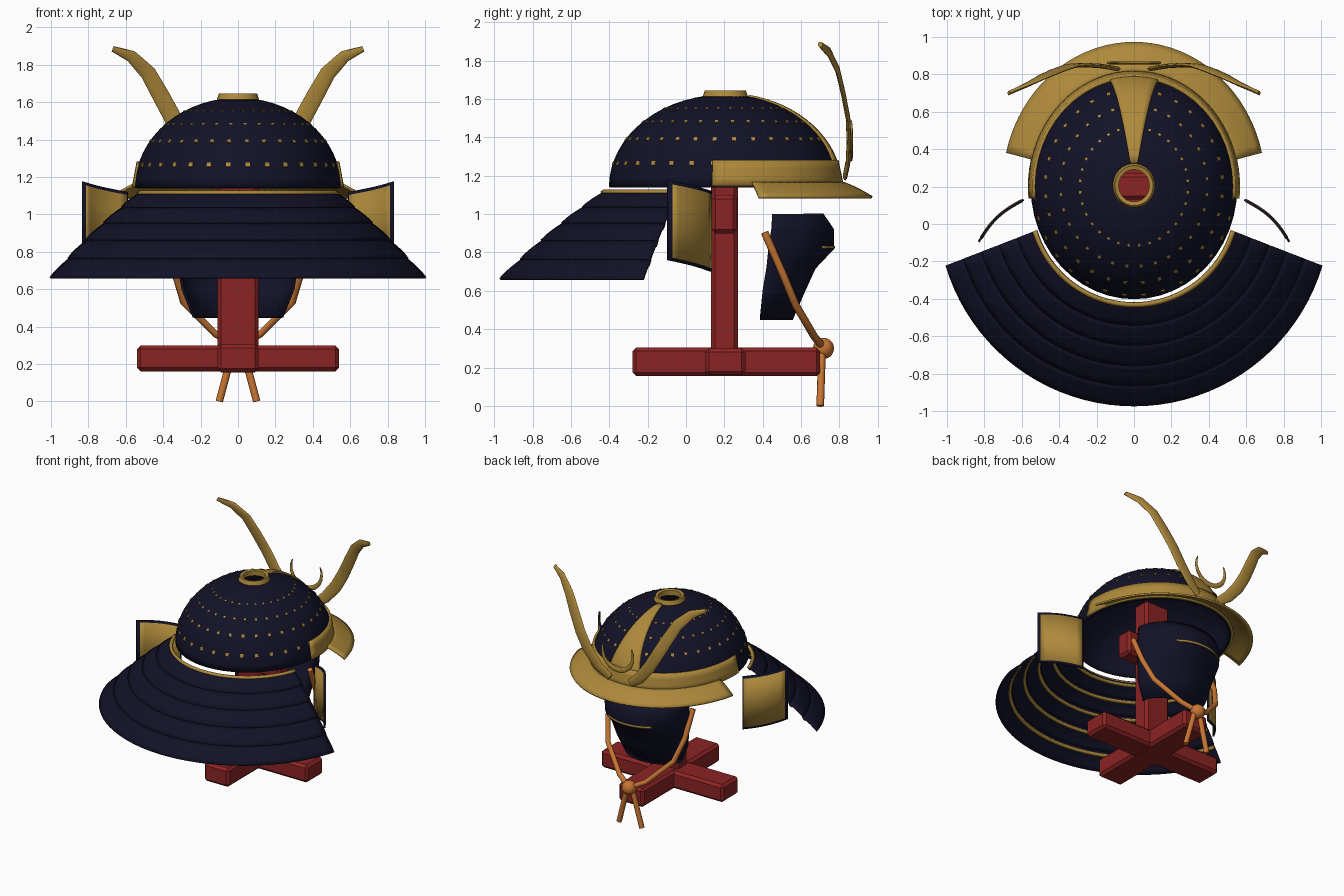
import bpy, bmesh, math
from mathutils import Vector, Matrix

if "Cube" in bpy.data.objects:
    bpy.data.objects.remove(bpy.data.objects["Cube"])

def mat(name, rgb):
    m = bpy.data.materials.new(name)
    m.diffuse_color = (*rgb, 1)
    m.use_nodes = True
    m.node_tree.nodes["Principled BSDF"].inputs["Base Color"].default_value = m.diffuse_color
    return m

NAVY = mat("navy_lacquer", (0.006, 0.006, 0.021))
GOLD = mat("gold", (0.42, 0.25, 0.043))
RED = mat("red_wood", (0.26, 0.017, 0.017))
ORANGE = mat("orange_cord", (0.58, 0.18, 0.032))

def finish(bm, name, material, smooth=True):
    bmesh.ops.recalc_face_normals(bm, faces=bm.faces)
    me = bpy.data.meshes.new(name)
    bm.to_mesh(me)
    bm.free()
    ob = bpy.data.objects.new(name, me)
    bpy.context.collection.objects.link(ob)
    me.materials.append(material)
    if smooth:
        bpy.context.view_layer.objects.active = ob
        ob.select_set(True)
        bpy.ops.object.shade_smooth_by_angle(angle=math.radians(35))
        ob.select_set(False)
    return ob

def sheet(name, f, us, vs, material, thick=0.0, caps=False):
    """Grid surface f(u, v), optionally thickened evenly on both sides."""
    bm = bmesh.new()
    rows = [[bm.verts.new(f(u, v)) for v in vs] for u in us]
    for a, b in zip(rows, rows[1:]):
        for i in range(len(vs) - 1):
            bm.faces.new((a[i], a[i + 1], b[i + 1], b[i]))
    if caps:
        bm.faces.new(rows[0][:-1])
        bm.faces.new(rows[-1][:-1])
    bmesh.ops.remove_doubles(bm, verts=bm.verts, dist=1e-5)
    ob = finish(bm, name, material)
    if thick:
        s = ob.modifiers.new("thickness", 'SOLIDIFY')
        s.thickness, s.offset = thick, 0
    return ob

def span(a, b, n):
    return [a + (b - a) * i / n for i in range(n + 1)]

def pick(table, t):
    """Linear interpolation through rows of a small table."""
    t = max(0, min(t, len(table) - 1))
    i = min(int(t), len(table) - 2)
    return [p + (q - p) * (t - i) for p, q in zip(table[i], table[i + 1])]

def box(name, lo, hi, material, bevel=0.02):
    bm = bmesh.new()
    lo, hi = Vector(lo), Vector(hi)
    bmesh.ops.create_cube(bm, size=1, matrix=Matrix.Translation((lo + hi) / 2) @ Matrix.Diagonal((*(hi - lo), 1)))
    ob = finish(bm, name, material, False)
    b = ob.modifiers.new("bevel", 'BEVEL')
    b.width, b.segments = bevel, 1

# Wooden stand
box("base_beam_side", (-0.54, 0.10, 0.16), (0.54, 0.31, 0.30), RED)
box("base_beam_long", (-0.11, -0.28, 0.155), (0.11, 0.70, 0.305), RED)
box("stand_post", (-0.11, 0.13, 0.28), (0.11, 0.27, 1.40), RED)
box("stand_crossbar", (-0.27, 0.135, 0.90), (0.27, 0.265, 1.10), RED)

# Helmet bowl: half ellipsoid with a hole in the crown
def dome(az, phi, k=1.0):
    s = math.sin(phi)
    return Vector((0.55 * k * s * math.cos(az), 0.2 + 0.6 * k * s * math.sin(az), 1.14 + 0.48 * k * math.cos(phi)))

sheet("helmet_bowl", lambda p, a: dome(a, p, 0.99), span(math.radians(9), math.pi / 2, 14),
      span(0, 2 * math.pi, 48), NAVY, 0.016)

# Crown ring
ring = [(0.082, 1.60), (0.082, 1.64), (0.102, 1.645), (0.117, 1.60), (0.082, 1.60)]
def crown(t, a):
    r, z = pick(ring, t)
    return (r * math.cos(a), 0.205 + r * 1.05 * math.sin(a), z)
sheet("crown_ring", crown, range(5), span(0, 2 * math.pi, 32), GOLD)

# Rivets in rings on the bowl
bm = bmesh.new()
for z, size in ((1.265, 0.024), (1.39, 0.02), (1.48, 0.016), (1.55, 0.014)):
    phi = math.acos((z - 1.14) / 0.48)
    for i in range(32):
        az = (i + 0.5) * math.tau / 32
        p = dome(az, phi)
        n = Vector((p.x / 0.3025, (p.y - 0.2) / 0.36, (p.z - 1.14) / 0.2304)).normalized()
        bmesh.ops.create_cube(bm, size=1, matrix=Matrix.Translation(p) @ n.to_track_quat('Z', 'Y').to_matrix().to_4x4()
                              @ Matrix.Diagonal((size, size, 0.012, 1)))
finish(bm, "bowl_rivets", GOLD, False)

# Tapered plate running down the front of the bowl
def plate(t, s):
    phi = math.radians(12 + 64 * t)
    x = s * (0.02 + 0.11 * t)
    return dome(math.acos(x / (0.55 * math.sin(phi))), phi, 1.015)
sheet("front_plate", plate, span(0, 1, 14), span(-1, 1, 6), GOLD, 0.012)

# Brow band and flared visor
def band(t, a):
    k = 1.012 - 0.045 * t
    return (0.55 * k * math.cos(a), 0.2 + 0.605 * k * math.sin(a), 1.145 + 0.135 * t)
sheet("brow_band", band, span(0, 1, 3), span(math.radians(-6), math.radians(186), 40), GOLD, 0.022)

def visor(t, a):
    return ((0.55 + 0.15 * t) * math.cos(a), 0.2 + (0.605 + 0.165 * t) * math.sin(a), 1.165 - 0.078 * t ** 1.3)
sheet("visor", visor, span(0, 1, 5), span(math.radians(13.5), math.radians(166.5), 40), GOLD, 0.014)

# Flared neck guard of overlapping lames with gold lacing inside
def guard(u, a, out=0.0):
    r = 0.55 + 0.496 * u + out
    return (r * math.sin(a), 0.12 - 0.044 * u - r * math.cos(a), 1.115 - 0.455 * u + 0.02 * math.sin(math.pi * u))
arc = span(math.radians(-73.5), math.radians(73.5), 40)
for i in range(5):
    u0, u1 = i / 5, (i + 1) / 5
    def lame(u, a):
        t = (u - u0) / (u1 - u0)
        return guard(u, a, 0.012 * math.sin(math.pi * min(t, 1) * 0.75) - 0.008)
    sheet("neck_guard_lame_%d" % (i + 1), lame, span(u0, u1, 4), arc, NAVY, 0.012)
    sheet("neck_guard_lacing_%d" % (i + 1), lambda u, a: guard(u, a, -0.02), [u0 + 0.03, u0 + 0.065], arc, GOLD, 0.006)
sheet("neck_guard_rim", lambda u, a: guard(u, a, 0.002), [-0.015, 0.018], arc, GOLD, 0.02)

# Side plates: navy with gold panels on both faces
for sx, side in ((1, "right"), (-1, "left")):
    def wing(s, t):
        b = 0.02 * math.sin(math.pi * s)
        return (sx * (0.59 + 0.24 * s + b), 0.13 - 0.225 * s + b, 0.70 + 0.06 * s + t * (0.42 - 0.005 * s))
    sheet("side_plate_" + side, wing, span(0, 1, 8), span(0, 1, 2), NAVY, 0.012)
    sheet("side_panel_" + side, wing, span(0.03, 0.93, 8), span(0.04, 0.96, 2), GOLD, 0.018)

# Face mask: half-width, back y and front y at each height
mask_rows = [(1.0, 0.33, 0.45, 0.71), (0.92, 0.335, 0.445, 0.765), (0.82, 0.33, 0.43, 0.765),
             (0.72, 0.315, 0.42, 0.67), (0.6, 0.295, 0.40, 0.615), (0.45, 0.235, 0.385, 0.55)]
def mask(t, a, out=0.0):
    z, w, yb, yf = pick(mask_rows, t)
    return ((w + out) * math.cos(a), yb + (yf - yb + out) * math.sin(a), z)
sheet("face_mask", mask, range(6), span(0, math.pi, 28), NAVY, 0.014)
sheet("mask_mouth", lambda t, a: mask(t, a, 0.008), [1.85, 2.0],
      span(math.radians(55), math.radians(125), 12), GOLD, 0.006)

# Flat tapered sweeps in the xz plane, for the crest
def sweep(name, path, sx=1, depth=0.012):
    """path rows: x, y, z, half width."""
    n = len(path) - 1
    def f(t, a):
        x, y, z, w = pick(path, t)
        p, q = pick(path, t - 0.5), pick(path, t + 0.5)
        d = Vector((q[0] - p[0], 0, q[2] - p[2])).normalized()
        c, s = w * math.cos(a), min(depth, w) * math.sin(a)
        return (sx * (x - d.z * c), y + s, z + d.x * c)
    sheet(name, f, span(0, n, n * 3), span(0, math.tau, 12), GOLD, caps=True)

horn = [(0.09, 0.83, 1.20, 0.03), (0.18, 0.845, 1.27, 0.042), (0.27, 0.85, 1.38, 0.047), (0.34, 0.845, 1.50, 0.047),
        (0.41, 0.82, 1.63, 0.046), (0.48, 0.79, 1.755, 0.042), (0.57, 0.745, 1.845, 0.032), (0.67, 0.70, 1.885, 0.015)]
sweep("horn_right", horn)
sweep("horn_left", horn, -1)
crescent = []
for i in range(17):
    a = math.radians(155 + 230 * i / 16)
    crescent.append((0.135 * math.cos(a), 0.862, 1.43 + 0.135 * math.sin(a), 0.004 + 0.016 * math.sin(math.pi * i / 16)))
sweep("crest_crescent", crescent, 1, 0.008)

# Chin cords, knot and tails
def cord(name, pts, r=0.02):
    cu = bpy.data.curves.new(name, 'CURVE')
    cu.dimensions = '3D'
    cu.bevel_depth, cu.bevel_resolution, cu.use_fill_caps = r, 2, True
    sp = cu.splines.new('POLY')
    sp.points.add(len(pts) - 1)
    for p, co in zip(sp.points, pts):
        p.co = (*co, 1)
    cu.materials.append(ORANGE)
    bpy.context.collection.objects.link(bpy.data.objects.new(name, cu))

for sx, side in ((1, "right"), (-1, "left")):
    cord("chin_cord_" + side, [(sx * x, y, z) for x, y, z in
         ((0.35, 0.41, 0.905), (0.34, 0.50, 0.70), (0.29, 0.57, 0.53), (0.12, 0.67, 0.36), (0.0, 0.72, 0.30))])
    cord("cord_tail_" + side, [(sx * 0.02, 0.71, 0.30), (sx * 0.10, 0.70, 0.0)])
bm = bmesh.new()
bmesh.ops.create_uvsphere(bm, u_segments=16, v_segments=10, radius=0.055, matrix=Matrix.Translation((0, 0.717, 0.30)))
finish(bm, "cord_knot", ORANGE)
